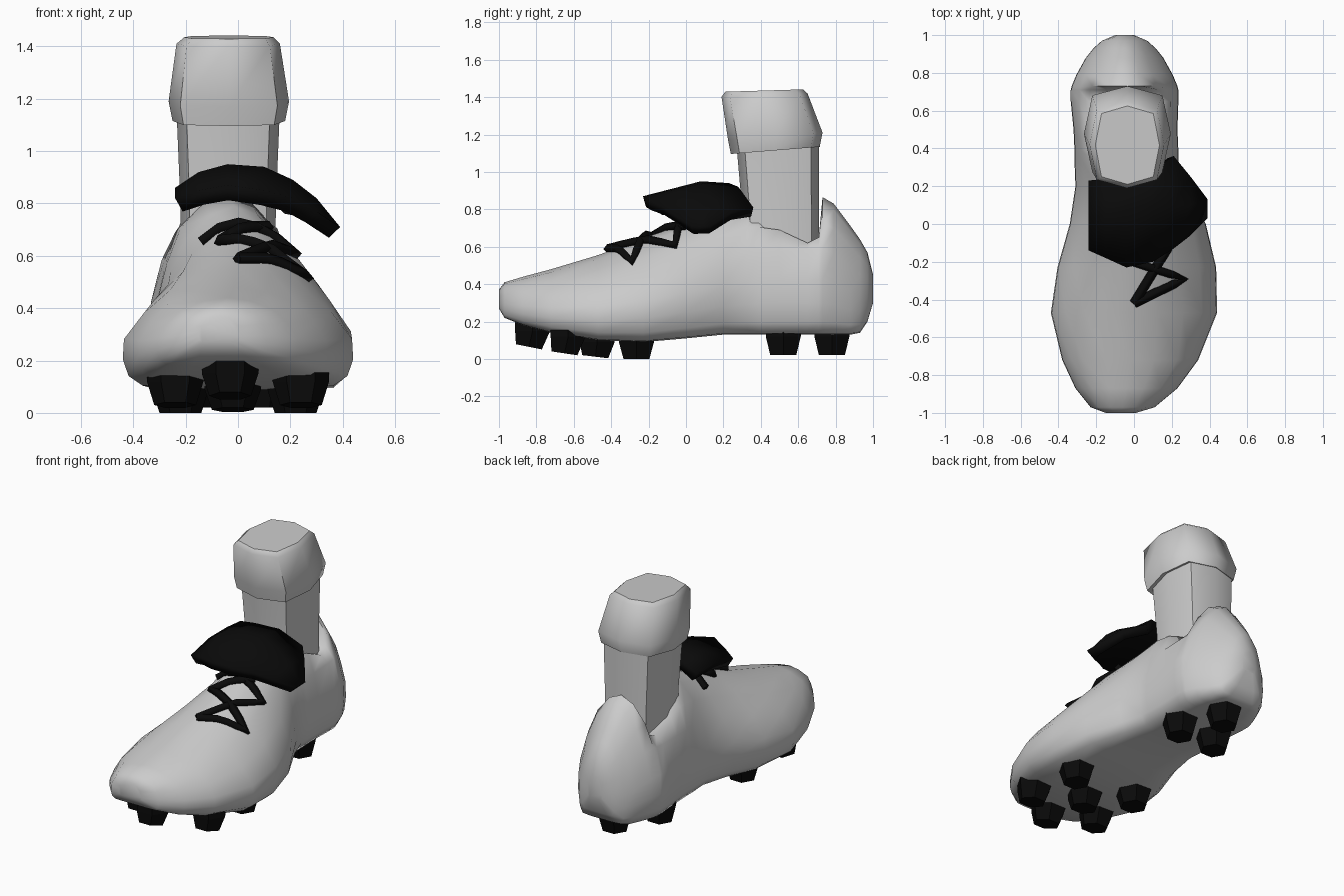
import bpy, bmesh, math
from mathutils import Vector
from mathutils.bvhtree import BVHTree

if "Cube" in bpy.data.objects:
    bpy.data.objects.remove(bpy.data.objects["Cube"])


def make_material(name, rgb):
    m = bpy.data.materials.new(name)
    m.use_nodes = True
    m.diffuse_color = (*rgb, 1)
    bsdf = next(n for n in m.node_tree.nodes if n.type == 'BSDF_PRINCIPLED')
    bsdf.inputs["Base Color"].default_value = (*rgb, 1)
    bsdf.inputs["Roughness"].default_value = 0.8
    return m


GREY = make_material("light grey", (0.6, 0.6, 0.6))
BLACK = make_material("black", (0.003, 0.003, 0.003))


def finish(obj, material, angle=None):
    obj.data.materials.append(material)
    if angle:
        bpy.ops.object.select_all(action='DESELECT')
        obj.select_set(True)
        bpy.context.view_layer.objects.active = obj
        bpy.ops.object.shade_smooth_by_angle(angle=math.radians(angle))
    return obj


def loft(name, rings, material, angle=None, closed=True):
    """Skin a list of equal-length point rings; closed rings get end caps."""
    bm = bmesh.new()
    rows = [[bm.verts.new(p) for p in ring] for ring in rings]
    n = len(rows[0])
    for a, b in zip(rows, rows[1:]):
        for i in range(n if closed else n - 1):
            j = (i + 1) % n
            bm.faces.new((a[i], a[j], b[j], b[i]))
    if closed:
        bm.faces.new(rows[0])
        bm.faces.new(rows[-1])
    bmesh.ops.recalc_face_normals(bm, faces=bm.faces)
    mesh = bpy.data.meshes.new(name)
    bm.to_mesh(mesh)
    bm.free()
    obj = bpy.data.objects.new(name, mesh)
    bpy.context.collection.objects.link(obj)
    return finish(obj, material, angle)


# Shoe body: sections from toe to heel, cut off at the collar rim around the ankle
def shoe_section(y, cx, low, top, zb, zt, rim=1):
    h = zt - zb
    mid = low * 0.55 + top * 0.45
    half = [(low * 0.5, 0), (low * 0.83, 0.01), (low * 0.95, 0.09), (low, 0.23),
            (low * 0.99, 0.4), (mid, 0.62), (top, 0.81), (top * 0.5, 0.95)]
    half = [(x, min(zb + f * h, rim)) for x, f in half]
    right = [(cx + x, y, z) for x, z in half]
    left = [(cx - x, y, z) for x, z in reversed(half)]
    return [(cx, y, zb)] + right + [(cx, y, min(zt, rim))] + left


# y, centre x, lower half width, upper half width, bottom, top, collar rim
stations = [
    (-1, -.07, .08, .06, .27, .37), (-.97, -.06, .17, .13, .22, .41),
    (-.87, -.04, .27, .18, .18, .44), (-.72, -.02, .36, .25, .14, .48),
    (-.47, 0, .44, .26, .1, .555), (-.23, .015, .42, .225, .09, .645),
    (0, .02, .36, .195, .11, .725), (.2, -.015, .295, .18, .13, .79),
    (.33, -.04, .275, .18, .13, .84), (.39, -.04, .275, .19, .13, .84, .77),
    (.5, -.045, .275, .195, .13, .85, .69), (.65, -.05, .285, .19, .13, .86, .62),
    (.71, -.05, .285, .18, .13, .865, .65), (.73, -.05, .28, .17, .13, .865),
    (.79, -.05, .255, .15, .13, .83), (.88, -.05, .205, .12, .13, .71),
    (.93, -.05, .165, .1, .14, .64), (.97, -.05, .12, .08, .2, .57),
    (1, -.05, .05, .04, .3, .45)]
shoe = loft("shoe_body", [shoe_section(*s) for s in stations], GREY, 62)


# Sock: eight-sided ankle and folded cuff, with full corners
def oval(z, x0, x1, y0, y1, tilt=0):
    cx, cy, rx, ry = (x0 + x1) / 2, (y0 + y1) / 2, (x1 - x0) / 2, (y1 - y0) / 2
    ring = []
    for i in range(8):
        a = i * math.pi / 4
        full = 1.14 if i % 2 else 1
        y = ry * math.sin(a) * full
        ring.append((cx + rx * math.cos(a) * full, cy + y, z + tilt * y))
    return ring


loft("sock_ankle", [oval(.45, -.22, .14, .32, .71), oval(.8, -.22, .145, .3, .71),
                    oval(1.16, -.235, .16, .27, .71, .08)], GREY, 60)
cuff = loft("sock_cuff", [oval(1.12, -.23, .16, .27, .69, .08),
                          oval(1.115, -.25, .18, .24, .715, .08),
                          oval(1.19, -.265, .195, .225, .73, .08),
                          oval(1.41, -.235, .16, .19, .65, .04),
                          oval(1.435, -.205, .135, .21, .625, .03)], GREY, 62)
cuff.data.polygons[-1].use_smooth = False

# Tongue folded forward over the instep: x, then (y, z) at front, middle, back
columns = [
    (-.24, (-.14, .82), (.05, .86), (.23, .86)),
    (-.15, (-.18, .85), (.05, .92), (.24, .92)),
    (-.04, (-.23, .87), (.08, .95), (.23, .94)),
    (.1, (-.2, .85), (.1, .94), (.28, .92)),
    (.21, (-.13, .82), (.1, .89), (.36, .81)),
    (.3, (-.06, .77), (.1, .82), (.25, .79)),
    (.39, (.03, .71), (.09, .71), (.13, .71))]
flap = loft("folded_tongue", [[(c[0], y, z) for y, z in c[1:]] for c in columns],
            BLACK, 40, closed=False)
if flap.data.polygons[0].normal.z < 0:
    flap.data.flip_normals()
solid = flap.modifiers.new("thickness", 'SOLIDIFY')
solid.thickness = 0.06
solid.offset = -1

# Laces: zigzags laid onto the shoe surface
tree = BVHTree.FromPolygons([v.co.copy() for v in shoe.data.vertices],
                            [p.vertices[:] for p in shoe.data.polygons])


def lace(name, path):
    points = []
    for a, b in zip(path, path[1:]):
        for i in range(6):
            p = Vector(a).lerp(Vector(b), i / 5)
            hit = tree.ray_cast(Vector((p.x, p.y, 2)), Vector((0, 0, -1)))[0]
            points.append((p.x, p.y, hit.z + 0.015))
    curve = bpy.data.curves.new(name, 'CURVE')
    curve.dimensions = '3D'
    curve.bevel_depth = 0.025
    curve.bevel_resolution = 0
    curve.use_fill_caps = True
    spline = curve.splines.new('POLY')
    spline.points.add(len(points) - 1)
    for sp, co in zip(spline.points, points):
        sp.co = (*co, 1)
    obj = bpy.data.objects.new(name, curve)
    bpy.context.collection.objects.link(obj)
    curve.materials.append(BLACK)


lace("lace_outer", [(0, -.42), (.265, -.29), (-.07, -.18), (.12, 0)])
lace("lace_inner", [(0, -.42), (.22, -.06), (-.14, 0)])


# Studs: tapered six-sided pegs, the front ones tipped towards the toe
def stud(name, x, y, z0, z1, lean=0, tip=0):
    rings = []
    for z, r, dy, slope in ((z0, .08, lean, tip), (z1, .108, 0, 0), (z1 + .05, .108, 0, 0)):
        ring = []
        for k in range(6):
            a = k * math.pi / 3
            v = r * math.sin(a)
            ring.append((x + r * math.cos(a), y + dy + v, z - slope * v))
        rings.append(ring)
    loft(name, rings, BLACK)


stud("toe_stud", -.03, -.82, .065, .15, -.02, .2)
stud("centre_stud", -.02, -.475, .012, .09, -.01, .12)
stud("heel_rear_stud", -.04, .78, .02, .12)
for side, s in (("left", 1), ("right", -1)):
    stud(side + "_front_stud", s * .24, -.63, .03, .12, -.02, .15)
    stud(side + "_middle_stud", s * .22, -.265, 0, .09)
    stud(side + "_heel_stud", s * .13 - .05, .52, .02, .12)
